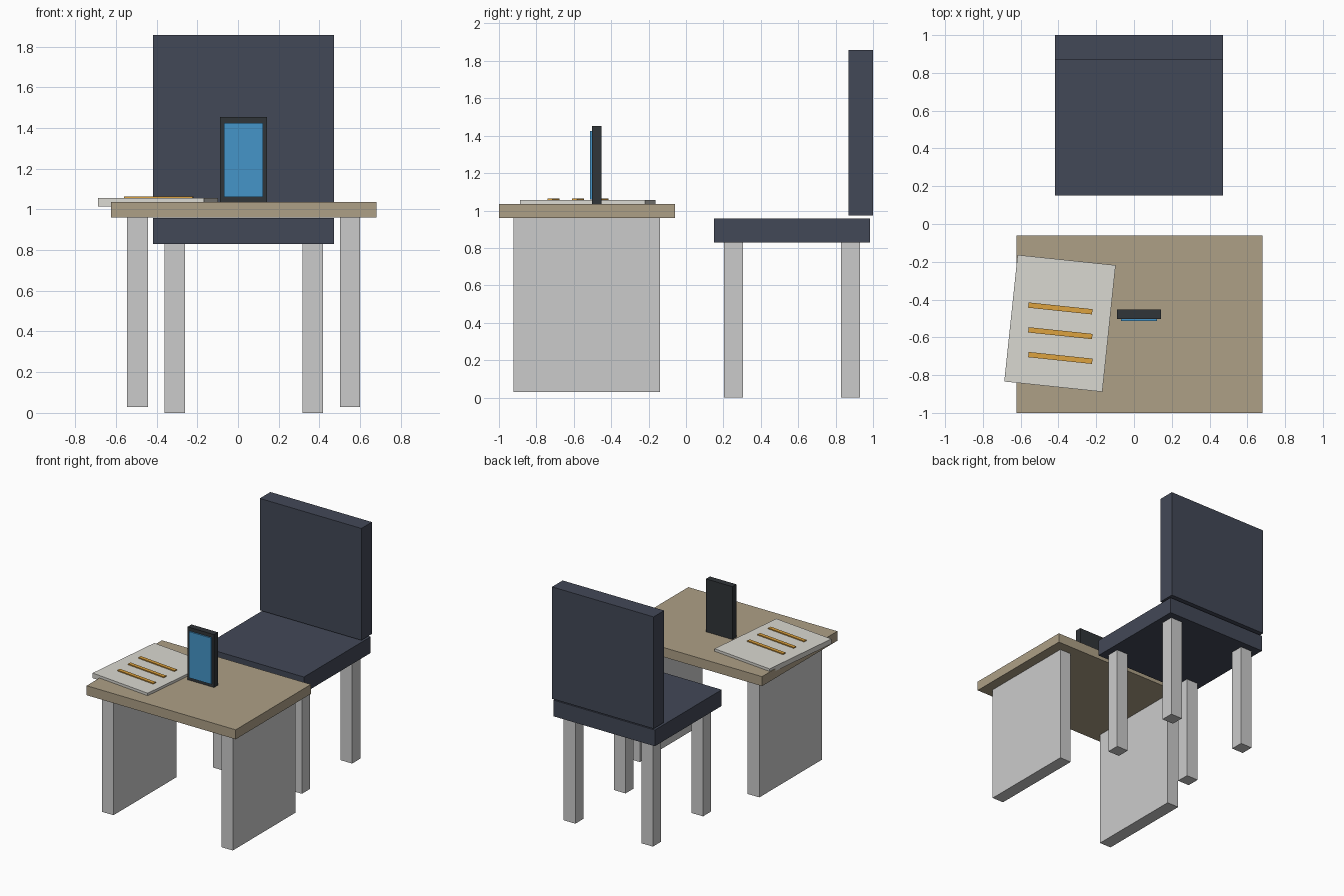
import bpy, bmesh
from math import radians
from mathutils import Matrix

if "Cube" in bpy.data.objects:
    bpy.data.objects.remove(bpy.data.objects["Cube"])


def material(name, rgb):
    m = bpy.data.materials.new(name)
    m.diffuse_color = (*rgb, 1)
    m.use_nodes = True
    m.node_tree.nodes["Principled BSDF"].inputs["Base Color"].default_value = m.diffuse_color
    return m


WOOD = material("wood", (0.42, 0.35, 0.24))
NAVY = material("navy", (0.055, 0.065, 0.095))
PAPER = material("paper", (0.70, 0.69, 0.64))
INK = material("ink", (0.72, 0.36, 0.05))
CASE = material("case", (0.03, 0.035, 0.04))
SCREEN = material("screen", (0.06, 0.30, 0.58))


def box(name, x, y, z, mat=None, angle=0):
    """Box from (min, max) ranges, turned about its own vertical axis."""
    bm = bmesh.new()
    bmesh.ops.create_cube(bm, size=1)
    size = [r[1] - r[0] for r in (x, y, z)]
    bmesh.ops.transform(bm, matrix=Matrix.Diagonal((*size, 1)), verts=bm.verts)
    mesh = bpy.data.meshes.new(name)
    bm.to_mesh(mesh)
    bm.free()
    ob = bpy.data.objects.new(name, mesh)
    ob.location = [(r[0] + r[1]) / 2 for r in (x, y, z)]
    ob.rotation_euler.z = radians(angle)
    if mat:
        mesh.materials.append(mat)
    bpy.context.collection.objects.link(ob)
    return ob


# Desk: top on two side panels
box("desk_top", (-0.623, 0.68), (-1, -0.06), (0.96, 1.035), WOOD)
for side, x in (("left", (-0.545, -0.443)), ("right", (0.5, 0.6))):
    box(f"desk_panel_{side}", x, (-0.922, -0.138), (0.03, 0.96))

# Chair: seat, backrest and four legs
box("seat", (-0.417, 0.471), (0.15, 0.985), (0.829, 0.957), NAVY)
box("backrest", (-0.417, 0.471), (0.868, 1.0), (0.973, 1.857), NAVY)
for side, x in (("left", (-0.362, -0.26)), ("right", (0.316, 0.418))):
    for end, y in (("front", (0.202, 0.304)), ("back", (0.828, 0.93))):
        box(f"chair_leg_{end}_{side}", x, y, (0, 0.829))

# Tablet standing on the desk
box("tablet_case", (-0.089, 0.142), (-0.502, -0.453), (1.035, 1.453), CASE)
box("tablet_screen", (-0.07, 0.123), (-0.513, -0.502), (1.06, 1.425), SCREEN)

# Turned sheet of paper with three written lines
box("paper_sheet", (-0.653, -0.131), (-0.863, -0.189), (1.015, 1.055), PAPER, -6)
for i in range(3):
    y = -0.447 - 0.131 * i
    box(f"written_line_{i + 1}", (-0.56, -0.22), (y - 0.014, y + 0.014),
        (1.052, 1.063), INK, -6)
